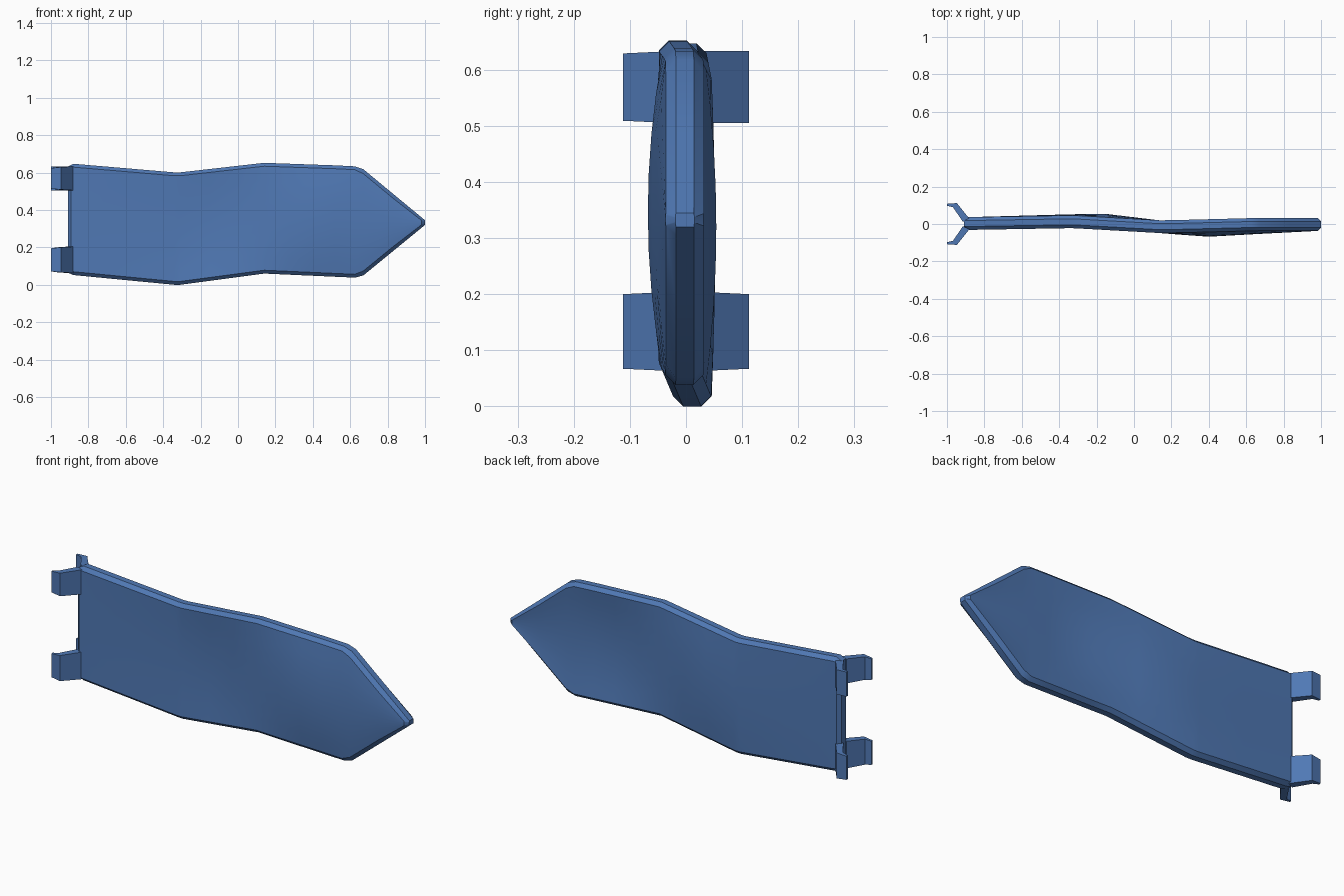
import bpy, bmesh, math

default = bpy.data.objects.get("Cube")
if default:
    bpy.data.objects.remove(default, do_unlink=True)

blue = bpy.data.materials.new("banner blue")
blue.use_nodes = True
colour = (0.08, 0.19, 0.46, 1)
blue.diffuse_color = colour
blue.node_tree.nodes["Principled BSDF"].inputs["Base Color"].default_value = colour


def finish(bm, name):
    """Turn a bmesh into a smooth-by-angle object."""
    bmesh.ops.recalc_face_normals(bm, faces=bm.faces)
    mesh = bpy.data.meshes.new(name)
    bm.to_mesh(mesh)
    bm.free()
    mesh.materials.append(blue)
    ob = bpy.data.objects.new(name, mesh)
    bpy.context.collection.objects.link(ob)
    bpy.ops.object.select_all(action="DESELECT")
    ob.select_set(True)
    bpy.context.view_layer.objects.active = ob
    bpy.ops.object.shade_smooth_by_angle(angle=math.radians(30))


def loft(rings, name):
    """Skin closed rings of points and cap both ends."""
    bm = bmesh.new()
    loops = [[bm.verts.new(p) for p in ring] for ring in rings]
    n = len(loops[0])
    for a, b in zip(loops, loops[1:]):
        for i in range(n):
            j = (i + 1) % n
            bm.faces.new((a[i], a[j], b[j], b[i]))
    bm.faces.new(loops[0])
    bm.faces.new(loops[-1])
    finish(bm, name)


def lerp(table, x):
    for (x0, y0), (x1, y1) in zip(table, table[1:]):
        if x <= x1:
            return y0 + (y1 - y0) * (x - x0) / (x1 - x0)
    return table[-1][1]


# Banner outline and wave, as functions of x
TOP = [(-0.91, 0.632), (-0.88, 0.647), (-0.34, 0.601), (-0.31, 0.601), (0.14, 0.652),
       (0.62, 0.635), (0.67, 0.618), (1, 0.345)]
BOTTOM = [(-0.91, 0.065), (-0.88, 0.052), (-0.34, 0), (-0.31, 0), (0.14, 0.06),
          (0.63, 0.038), (0.67, 0.05), (1, 0.32)]
RIM_Y = [(-0.91, 0.002), (-0.33, 0.012), (0.15, -0.015), (0.65, -0.002), (1, -0.002)]
MID_Y = [(-0.91, 0.002), (-0.33, 0.018), (-0.15, 0.02), (0.15, -0.016),
         (0.4, -0.034), (0.65, -0.02), (1, -0.002)]
COLUMNS = [-0.91, -0.893, -0.88, -0.6, -0.34, -0.31, -0.15, 0, 0.14, 0.27, 0.4, 0.52,
           0.625, 0.67, 0.83, 0.982, 1]
ROWS = 8
HALF, FLAT = 0.034, 0.016

# Banner: front rows, top rim, back rows, bottom rim
rings = []
for x in COLUMNS:
    at_end = x in (COLUMNS[0], COLUMNS[-1])
    top, bottom = lerp(TOP, x), lerp(BOTTOM, x)
    rim, mid = lerp(RIM_Y, x), lerp(MID_Y, x)
    inset = min(0.024 if x > 0.65 else 0.018, (top - bottom) * 0.3)
    half = FLAT + 0.001 if at_end else HALF
    rows = []
    for i in range(ROWS + 1):
        v = i / ROWS
        y = rim + (mid - rim) * (1 - (2 * v - 1) ** 2)
        rows.append((y, bottom + inset + (top - bottom - 2 * inset) * v))
    front = [(x, y - half, z) for y, z in rows]
    back = [(x, y + half, z) for y, z in reversed(rows)]
    rings.append(front + [(x, rim - FLAT, top), (x, rim + FLAT, top)]
                 + back + [(x, rim + FLAT, bottom), (x, rim - FLAT, bottom)])
loft(rings, "banner")

# Splayed clips on the right edge: outer point, inner point, narrowing
CLIP = [((-0.88, 0.028), (-0.915, 0.012), 0),
        ((-0.947, 0.112), (-0.968, 0.09), 0.004),
        ((-1, 0.108), (-1, 0.097), 0.009)]
for level, low, high in (("upper", 0.505, 0.633), ("lower", 0.063, 0.204)):
    for place, side in (("front", -1), ("back", 1)):
        rings = []
        for (xo, yo), (xi, yi), cut in CLIP:
            if level == "upper" and side == 1:
                cut = 0
            lo, hi = low + cut, high - cut
            rings.append([(xo, side * yo, lo), (xo, side * yo, hi),
                          (xi, side * yi, hi), (xi, side * yi, lo)])
        loft(rings, level + "_" + place + "_clip")
